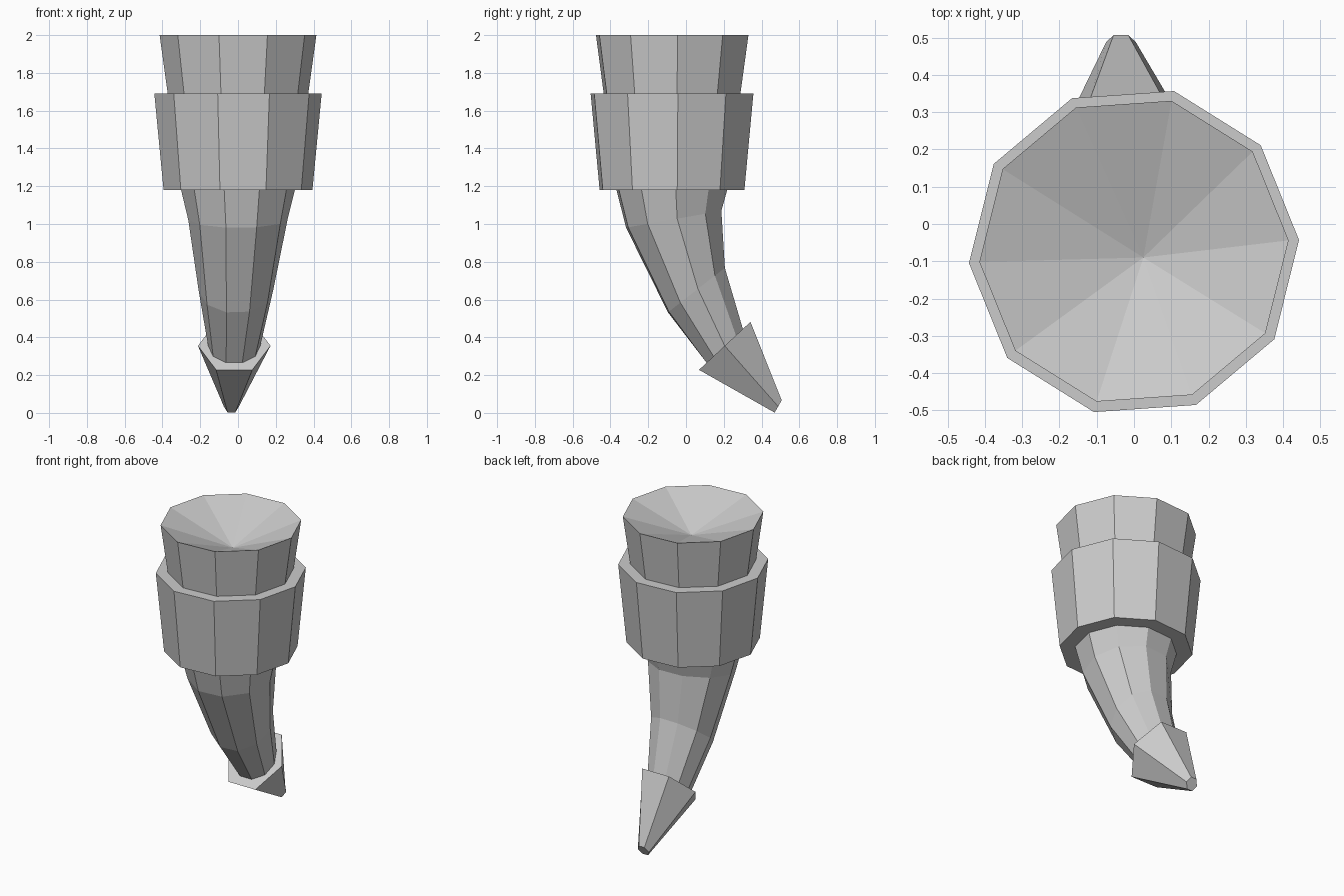
import bpy
import bmesh
from math import cos, sin, radians, tau
from mathutils import Vector

cube = bpy.data.objects.get("Cube")
if cube:
    bpy.data.objects.remove(cube, do_unlink=True)

grey = bpy.data.materials.new("light_grey")
grey.use_nodes = True
colour = (0.6, 0.6, 0.6, 1)
grey.diffuse_color = colour
grey.node_tree.nodes["Principled BSDF"].inputs["Base Color"].default_value = colour


def ring(bm, sides, centre, radius, tilt=0, phase=0, stretch=1):
    """Polygon ring, tilted about the x axis."""
    across = Vector((0, cos(radians(tilt)), sin(radians(tilt)))) * stretch
    verts = []
    for i in range(sides):
        a = radians(phase) + tau * i / sides
        verts.append(bm.verts.new(Vector(centre) + radius * (Vector((cos(a), 0, 0)) + across * sin(a))))
    return verts


def bridge(bm, a, b):
    for i in range(len(a)):
        j = (i + 1) % len(a)
        bm.faces.new((a[i], a[j], b[j], b[i]))


def loft(bm, rings):
    for a, b in zip(rings, rings[1:]):
        bridge(bm, a, b)


def finish(bm, name):
    bmesh.ops.recalc_face_normals(bm, faces=bm.faces)
    mesh = bpy.data.meshes.new(name)
    bm.to_mesh(mesh)
    bm.free()
    mesh.materials.append(grey)
    obj = bpy.data.objects.new(name, mesh)
    bpy.context.collection.objects.link(obj)


# Curved horn with a hollow conical mouth: centre, radius, tilt, phase
bm = bmesh.new()
sections = [
    ((0, -0.073, 2.0), 0.416, 0, 4),
    ((0, -0.075, 1.18), 0.302, 0, 4),
    ((0, -0.065, 1.025), 0.264, 10, 4),
    ((-0.01, 0.055, 0.65), 0.198, 38, 3),
    ((-0.02, 0.205, 0.355), 0.138, 43, 0),
]
rings = [ring(bm, 10, *s) for s in sections]
loft(bm, rings)
bm.faces.new(rings[-1])
apex = bm.verts.new((0.025, -0.09, 1.85))
for i in range(10):
    bm.faces.new((rings[0][i], rings[0][(i + 1) % 10], apex))
finish(bm, "horn")

# Thick band around the mouth
bm = bmesh.new()
profile = [(0.444, 1.69), (0.395, 1.18), (0.28, 1.18), (0.35, 1.69)]
rings = [ring(bm, 10, (0, -0.074, z), r, 0, 4) for r, z in profile]
loft(bm, rings + rings[:1])
finish(bm, "rim_band")

# Six-sided pointed tip cap
bm = bmesh.new()
base = ring(bm, 6, (-0.02, 0.205, 0.355), 0.192, 43, 0, 1.12)
tip = ring(bm, 6, (-0.035, 0.488, 0.034), 0.04, 60, 0, 1.08)
bridge(bm, base, tip)
bm.faces.new(base)
bm.faces.new(tip)
finish(bm, "tip_cap")
